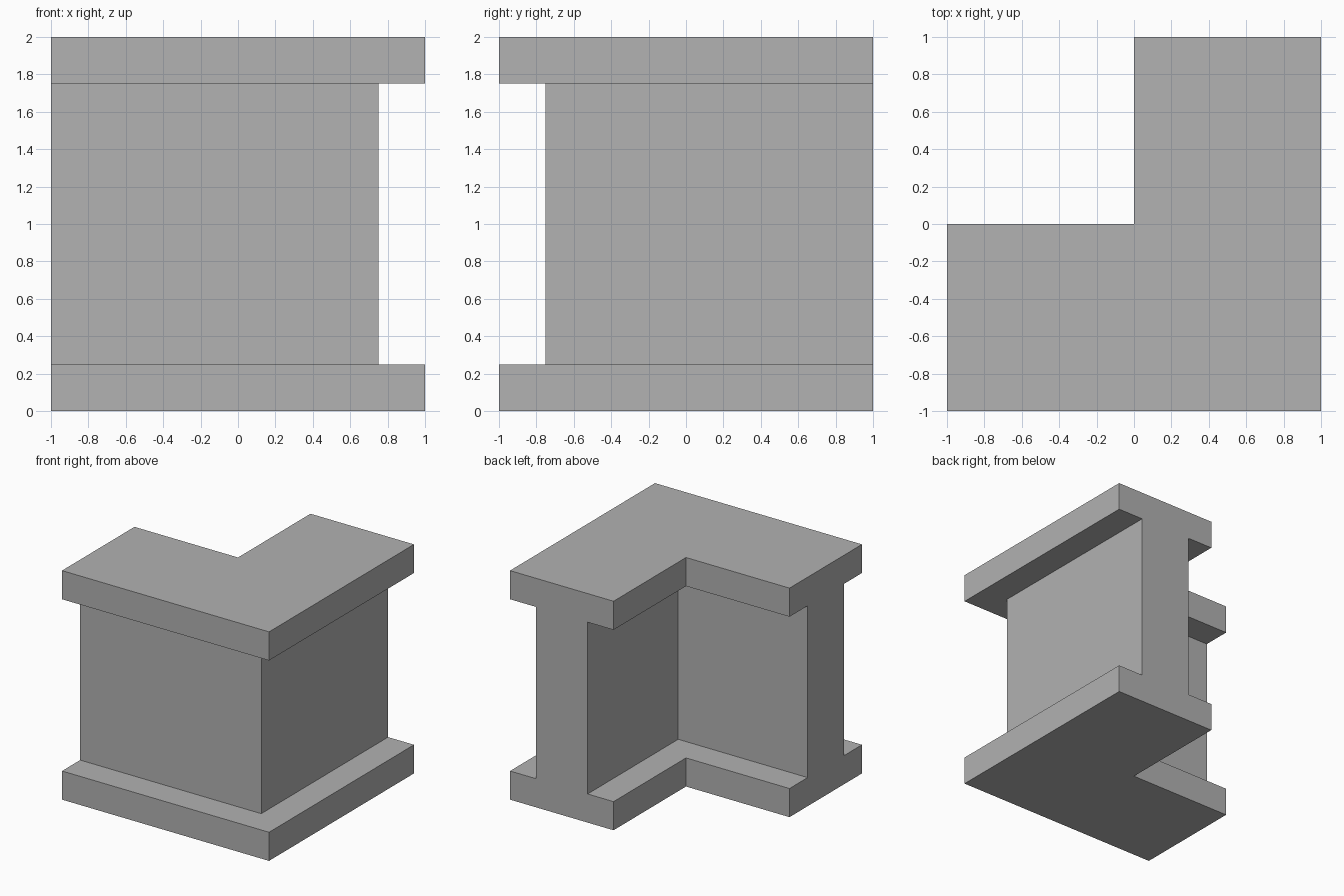
import bpy
import bmesh

cube = bpy.data.objects.get("Cube")
if cube:
    bpy.data.objects.remove(cube, do_unlink=True)

# Plain grey material
GREY = (0.445, 0.445, 0.445, 1.0)
grey = bpy.data.materials.new("plain_grey")
grey.use_nodes = True
grey.diffuse_color = GREY
grey.node_tree.nodes["Principled BSDF"].inputs["Base Color"].default_value = GREY

# I-shaped wall section: (distance inward from the outer edge, height)
WIDTH, HEIGHT, INSET, TRIM = 1.0, 2.0, 0.25, 0.25
half = [(0, 0), (0, TRIM), (INSET, TRIM),
        (INSET, HEIGHT - TRIM), (0, HEIGHT - TRIM), (0, HEIGHT)]
section = half + [(WIDTH - d, z) for d, z in reversed(half)]

# Sweep the section round the mitred corner
bm = bmesh.new()
stations = [
    [bm.verts.new((-1, d - 1, z)) for d, z in section],
    [bm.verts.new((1 - d, d - 1, z)) for d, z in section],
    [bm.verts.new((1 - d, 1, z)) for d, z in section],
]
count = len(section)
for a, b in zip(stations, stations[1:]):
    for i in range(count):
        j = (i + 1) % count
        bm.faces.new((a[i], a[j], b[j], b[i]))

# Close the two wall ends
bm.faces.new(stations[0])
bm.faces.new(stations[-1])

# Merge the flat L-shaped faces across the mitre
bmesh.ops.recalc_face_normals(bm, faces=bm.faces[:])
bmesh.ops.dissolve_limit(bm, angle_limit=0.01, verts=bm.verts[:], edges=bm.edges[:])

mesh = bpy.data.meshes.new("corner_wall")
bm.to_mesh(mesh)
bm.free()
mesh.materials.append(grey)
wall = bpy.data.objects.new("corner_wall", mesh)
bpy.context.collection.objects.link(wall)
